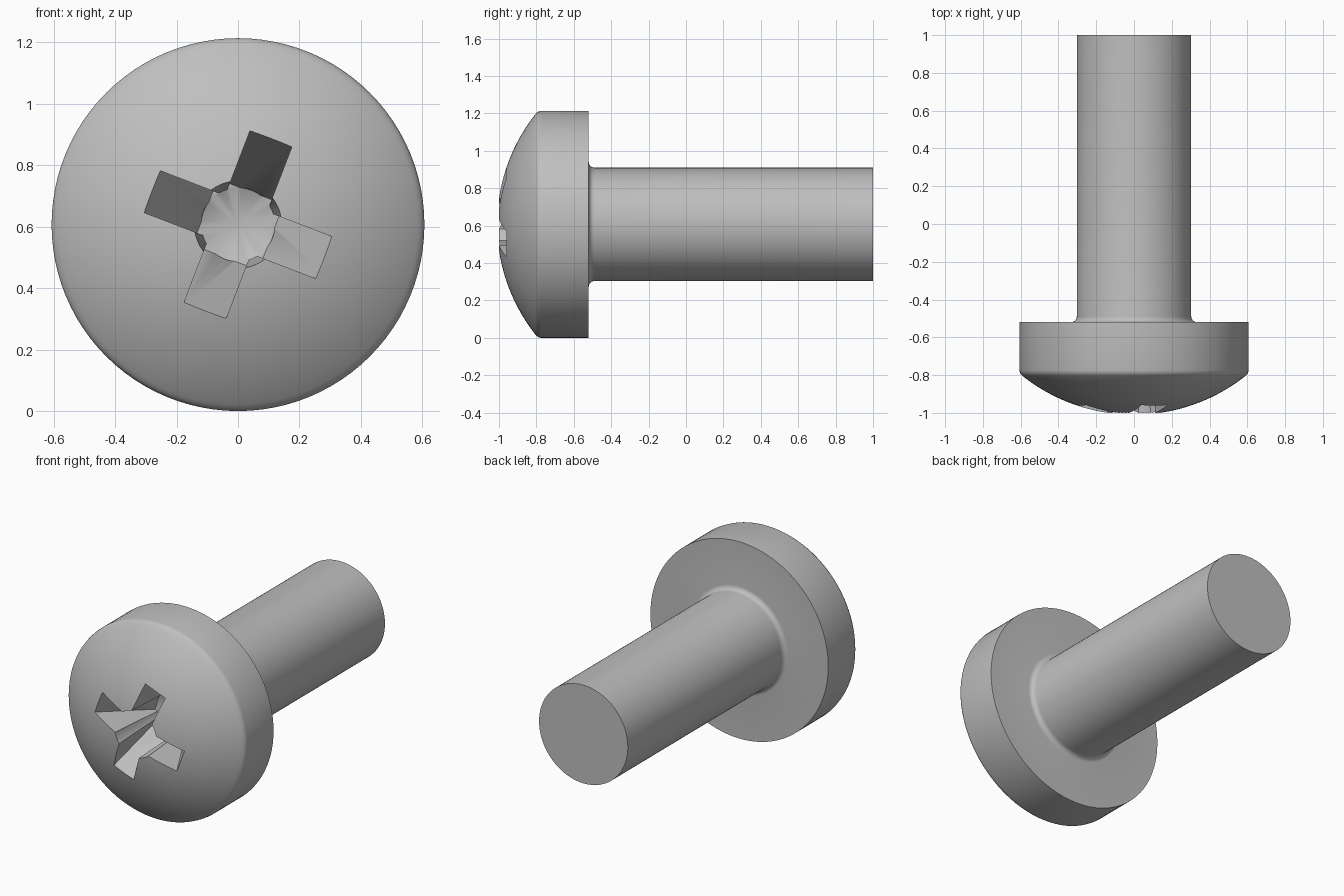
import bpy, bmesh, math
from mathutils import Vector

cube = bpy.data.objects.get("Cube")
if cube:
    bpy.data.objects.remove(cube, do_unlink=True)

AXIS_Z = 0.607      # height of the screw axis, equal to the head radius
SHANK_R = 0.303
HEAD_BACK = -0.52

steel = bpy.data.materials.new("grey steel")
steel.use_nodes = True
grey = (0.52, 0.52, 0.52, 1)
steel.diffuse_color = grey
steel.node_tree.nodes["Principled BSDF"].inputs["Base Color"].default_value = grey


def finish(name, bm):
    bmesh.ops.recalc_face_normals(bm, faces=bm.faces)
    mesh = bpy.data.meshes.new(name)
    bm.to_mesh(mesh)
    bm.free()
    mesh.materials.append(steel)
    obj = bpy.data.objects.new(name, mesh)
    bpy.context.collection.objects.link(obj)
    obj.location.z = AXIS_Z
    return obj


def lathe(name, profile, steps):
    """Revolve (radius, y) points around the y axis."""
    bm = bmesh.new()
    verts = [bm.verts.new((r, y, 0)) for r, y in profile]
    edges = [bm.edges.new(pair) for pair in zip(verts, verts[1:])]
    bmesh.ops.spin(bm, geom=verts + edges, cent=(0, 0, 0), axis=(0, 1, 0),
                   angle=math.tau, steps=steps)
    bmesh.ops.remove_doubles(bm, verts=bm.verts, dist=1e-5)
    return finish(name, bm)


def slot(name, angle):
    """Bar across the axis whose ends taper inwards with depth."""
    u = Vector((math.cos(angle), 0, math.sin(angle)))
    v = Vector((-math.sin(angle), 0, math.cos(angle)))
    bm = bmesh.new()
    for reach, y in ((0.349, -1.05), (0.115, -0.62)):
        for su in (-1, 1):
            for sv in (-1, 1):
                bm.verts.new(u * reach * su + v * 0.073 * sv + Vector((0, y, 0)))
    bmesh.ops.convex_hull(bm, input=bm.verts)
    return finish(name, bm)


# Domed front, rounded rim, flat back, fillet under the head, then the shank
dome_r = 0.95
profile = []
for i in range(17):
    r = 0.585 * i / 16
    profile.append((r, -1.01 + dome_r - math.sqrt(dome_r ** 2 - r ** 2)))
profile += [(0.597, -0.798), (0.604, -0.788), (0.607, -0.775), (0.607, HEAD_BACK)]
fillet = 0.03
for i in range(7):
    a = math.pi / 2 * i / 6
    profile.append((SHANK_R + fillet * (1 - math.sin(a)),
                    HEAD_BACK + fillet * (1 - math.cos(a))))
profile += [(SHANK_R, 1), (0, 1)]
screw = lathe("screw_body", profile, 96)

# Cross recess: tapered round core with a conical floor, and two crossed slots
turn = math.radians(-21)
cutters = [
    lathe("recess_core", [(0, -1.05), (0.145, -1.05), (0.12, -0.62), (0, -0.56)], 48),
    slot("recess_slot_a", turn),
    slot("recess_slot_b", turn + math.pi / 2),
]
bpy.ops.object.select_all(action="DESELECT")
screw.select_set(True)
bpy.context.view_layer.objects.active = screw
for cutter in cutters:
    cutter.hide_render = True
    mod = screw.modifiers.new(cutter.name, "BOOLEAN")
    mod.operation = "DIFFERENCE"
    mod.solver = "EXACT"
    mod.object = cutter
    bpy.ops.object.modifier_apply(modifier=mod.name)
    bpy.data.objects.remove(cutter, do_unlink=True)

bpy.ops.object.shade_smooth_by_angle(angle=math.radians(30))
